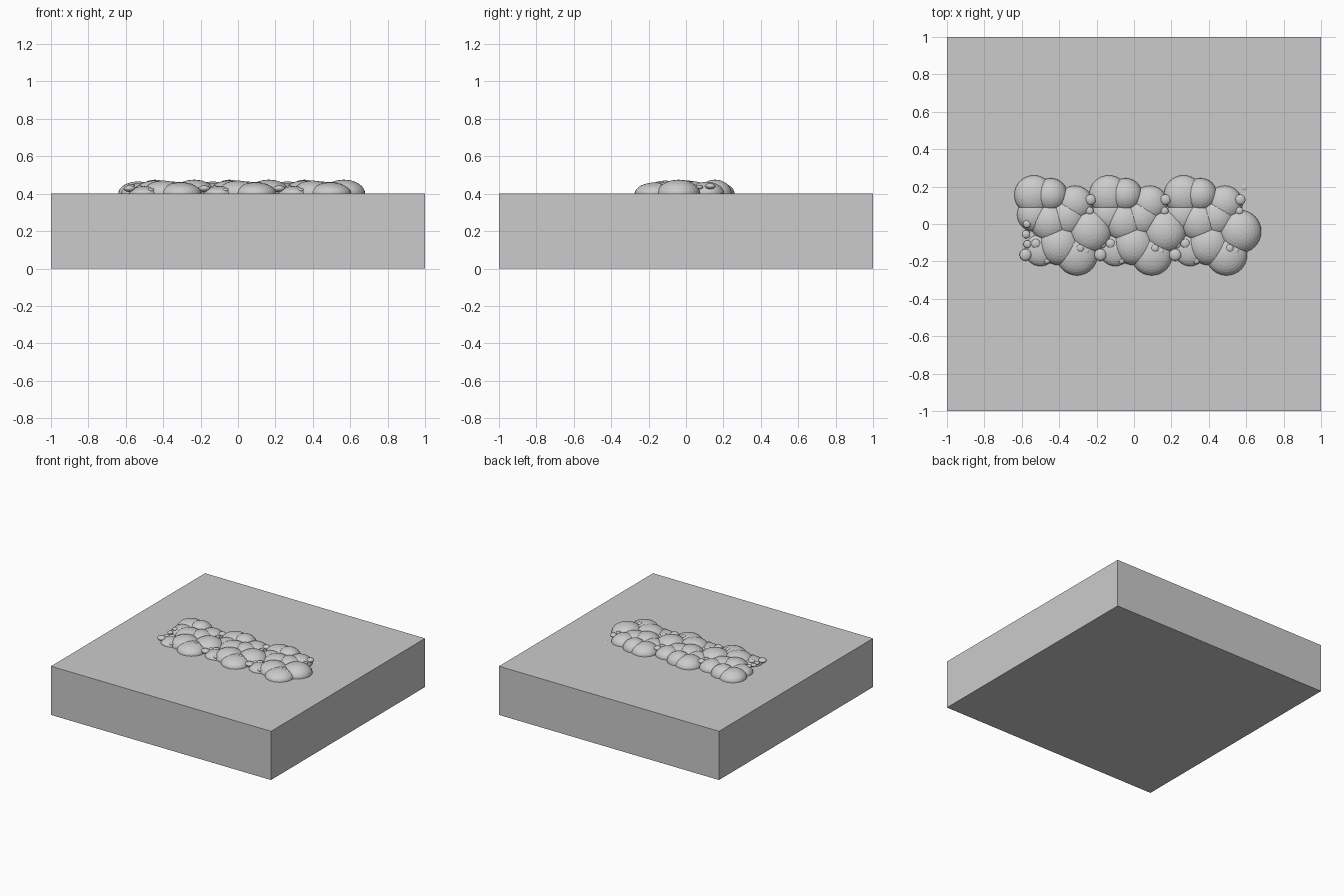
import bpy

grey = bpy.data.materials.new("plain grey")
grey.diffuse_color = (0.6, 0.6, 0.6, 1)

# Square base slab
bpy.ops.mesh.primitive_cube_add(size=1, location=(0, 0, 0.2))
slab = bpy.context.object
slab.name = "base_slab"
slab.dimensions = (2, 2, 0.4)
slab.data.materials.append(grey)


def blob(name, x, y, z, radius, height, segments=32, rings=16):
    """Flattened faceted sphere; height is its half-height."""
    bpy.ops.mesh.primitive_uv_sphere_add(segments=segments, ring_count=rings,
                                         radius=1, location=(x, y, z))
    ob = bpy.context.object
    ob.name = name
    ob.scale = (radius, radius, height)
    ob.data.materials.append(grey)


# One cluster of mounds: x, y, radius, top height
mounds = [
    (-0.135, 0.155, 0.105, 0.465), (-0.045, 0.155, 0.09, 0.475),
    (0.085, 0.11, 0.095, 0.463), (-0.135, 0.05, 0.09, 0.455),
    (-0.05, 0.01, 0.105, 0.47), (0.04, 0.035, 0.10, 0.466),
    (0.165, -0.04, 0.115, 0.475), (0.0, -0.11, 0.11, 0.47),
    (0.095, -0.165, 0.11, 0.46), (-0.10, -0.14, 0.085, 0.44),
]
# Small beads around it: x, y, radius, centre height
beads = [
    (0.168, 0.13, 0.028, 0.44), (0.163, 0.07, 0.021, 0.435),
    (-0.18, -0.165, 0.032, 0.427), (-0.177, -0.055, 0.022, 0.43),
    (-0.17, -0.108, 0.021, 0.425), (-0.125, -0.105, 0.025, 0.43),
    (-0.172, 0.0, 0.021, 0.44), (-0.066, -0.195, 0.018, 0.42),
    (0.112, -0.13, 0.02, 0.452), (0.145, -0.145, 0.016, 0.445),
    (0.19, 0.195, 0.02, 0.393),
]

# The cluster repeats three times along x
for offset in (-0.4, 0, 0.4):
    for x, y, r, top in mounds:
        blob("mound", x + offset, y, 0.4, r, top - 0.4)
    for x, y, r, z in beads:
        blob("bead", x + offset, y, z, r, r * 0.55, 20, 10)
